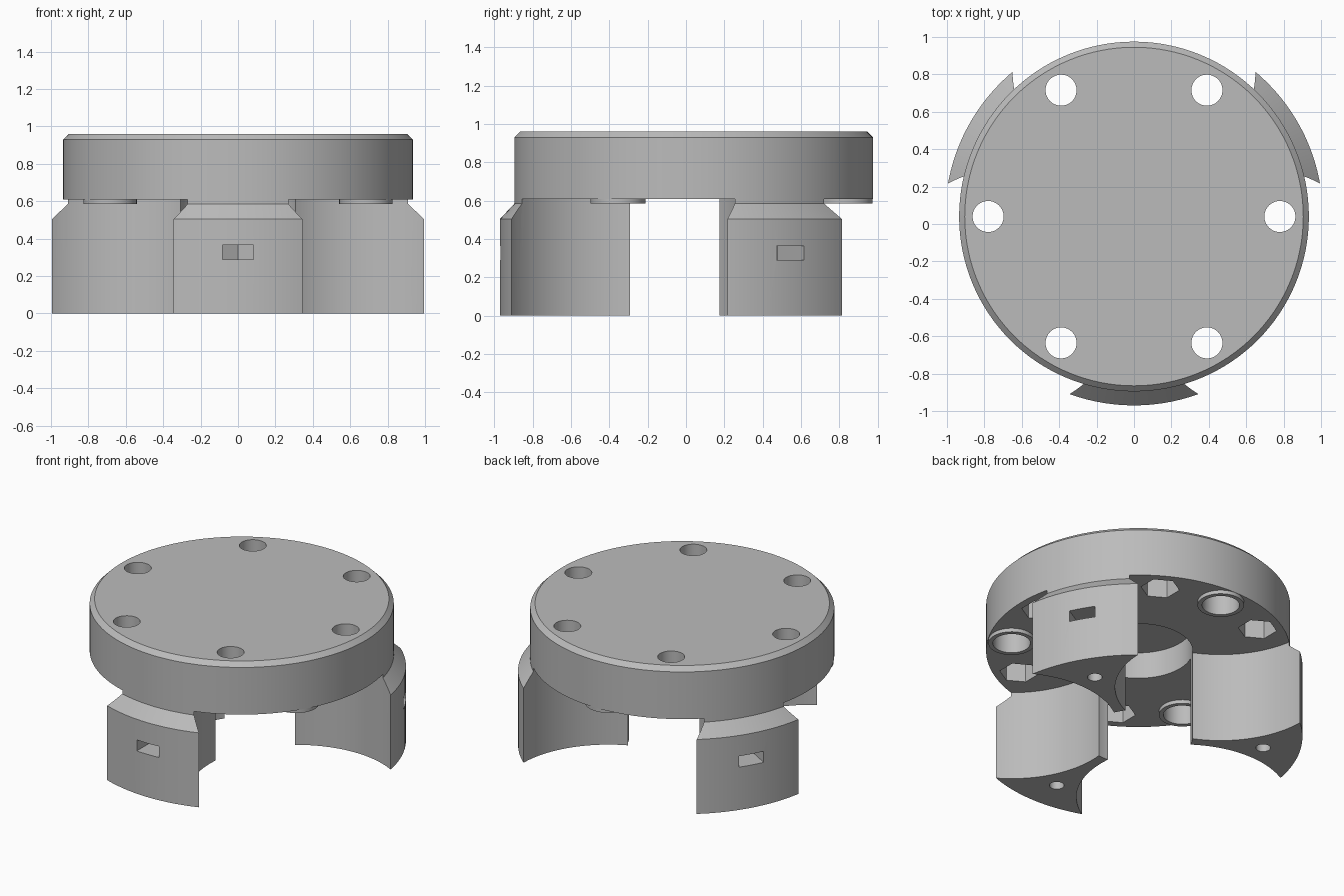
import bpy, bmesh
from math import sin, cos, pi, radians
from mathutils import Matrix

if "Cube" in bpy.data.objects:
    bpy.data.objects.remove(bpy.data.objects["Cube"], do_unlink=True)

CY = 0.04            # axis of the round body
BOLT_R = 0.78        # bolt circle
POCKET_R = 0.79      # circle carrying the round pockets and side scoops
UNDER = 0.61         # underside of the cap

grey = bpy.data.materials.new("light_grey")
grey.use_nodes = True
colour = (0.5, 0.5, 0.5, 1)
grey.diffuse_color = colour
grey.node_tree.nodes["Principled BSDF"].inputs["Base Color"].default_value = colour


def polar(r, deg):
    return r * cos(radians(deg)), CY + r * sin(radians(deg))


def lathe(name, profile, centre=(0, CY), sides=128, turn=0, closed=False):
    """Solid of revolution; a closed profile makes a ring, an open one gets caps."""
    bm = bmesh.new()
    rings = []
    for r, z in profile:
        rings.append([bm.verts.new((centre[0] + r * cos(turn + 2 * pi * i / sides),
                                    centre[1] + r * sin(turn + 2 * pi * i / sides), z))
                      for i in range(sides)])
    pairs = list(zip(rings, rings[1:]))
    if closed:
        pairs.append((rings[-1], rings[0]))
    else:
        bm.faces.new(rings[0])
        bm.faces.new(rings[-1])
    for a, b in pairs:
        for i in range(sides):
            j = (i + 1) % sides
            bm.faces.new((a[i], a[j], b[j], b[i]))
    return finish(bm, name)


def finish(bm, name):
    bmesh.ops.recalc_face_normals(bm, faces=bm.faces)
    mesh = bpy.data.meshes.new(name)
    bm.to_mesh(mesh)
    bm.free()
    mesh.materials.append(grey)
    ob = bpy.data.objects.new(name, mesh)
    bpy.context.collection.objects.link(ob)
    return ob


def prism(r, z0, z1, centre=(0, CY), sides=48, turn=0):
    return lathe("cutter", [(r, z0), (r, z1)], centre, sides, turn)


def box(size, centre, deg):
    bm = bmesh.new()
    bmesh.ops.create_cube(bm, size=1)
    bmesh.ops.scale(bm, vec=size, verts=bm.verts)
    bmesh.ops.transform(bm, verts=bm.verts,
                        matrix=Matrix.Translation(centre) @ Matrix.Rotation(radians(deg), 4, 'Z'))
    return finish(bm, "cutter")


def cut(target, cutter):
    cutter.hide_render = True
    mod = target.modifiers.new("cut", 'BOOLEAN')
    mod.operation = 'DIFFERENCE'
    mod.solver = 'EXACT'
    mod.object = cutter
    bpy.context.view_layer.objects.active = target
    bpy.ops.object.modifier_apply(modifier=mod.name)
    bpy.data.objects.remove(cutter, do_unlink=True)


# Round cap with chamfered top edge and central recess underneath
cap = lathe("cap", [(0.935, UNDER), (0.935, 0.93), (0.905, 0.96)])
cut(cap, prism(0.335, 0.4, 0.79, sides=96))

# Six bolt holes with hexagonal nut recesses from below
for k in range(6):
    spot = polar(BOLT_R, 60 * k)
    cut(cap, prism(0.083, 0.5, 1.1, spot))
    cut(cap, prism(0.12, 0.5, 0.79, spot, 6, pi / 6))

# Three round blind pockets, each with a raised rim
rims = []
for k in range(3):
    spot = polar(POCKET_R, 90 + 120 * k)
    cut(cap, prism(0.115, 0.5, 0.81, spot))
    rims.append(lathe("pocket_rim_%d" % (k + 1),
                      [(0.115, 0.585), (0.143, 0.585), (0.143, UNDER), (0.115, UNDER)],
                      spot, 48, closed=True))

# Three legs: a turned body scooped away at the core and between the legs
legs = lathe("legs", [(1.01, 0), (1.01, 0.505), (0.935, 0.585), (0.935, UNDER)])
cut(legs, prism(0.335, -0.2, 0.8, sides=96))
for k in range(3):
    cut(legs, prism(0.65, -0.2, 0.8, polar(POCKET_R, 90 + 120 * k), 128))

# Nut slot and screw hole in each leg
for deg in (30, 150, 270):
    spot = polar(BOLT_R, deg)
    cut(legs, prism(0.096, 0.29, 0.365, spot, 6, pi / 6))
    cut(legs, box((0.4, 0.166, 0.075), (*polar(BOLT_R + 0.2, deg), 0.3275), deg))
    cut(legs, prism(0.045, -0.1, 0.45, spot, 32))

# Smooth round walls, crisp edges
bpy.ops.object.select_all(action='DESELECT')
for ob in [cap, legs] + rims:
    ob.select_set(True)
bpy.context.view_layer.objects.active = cap
bpy.ops.object.shade_smooth_by_angle(angle=radians(30))
